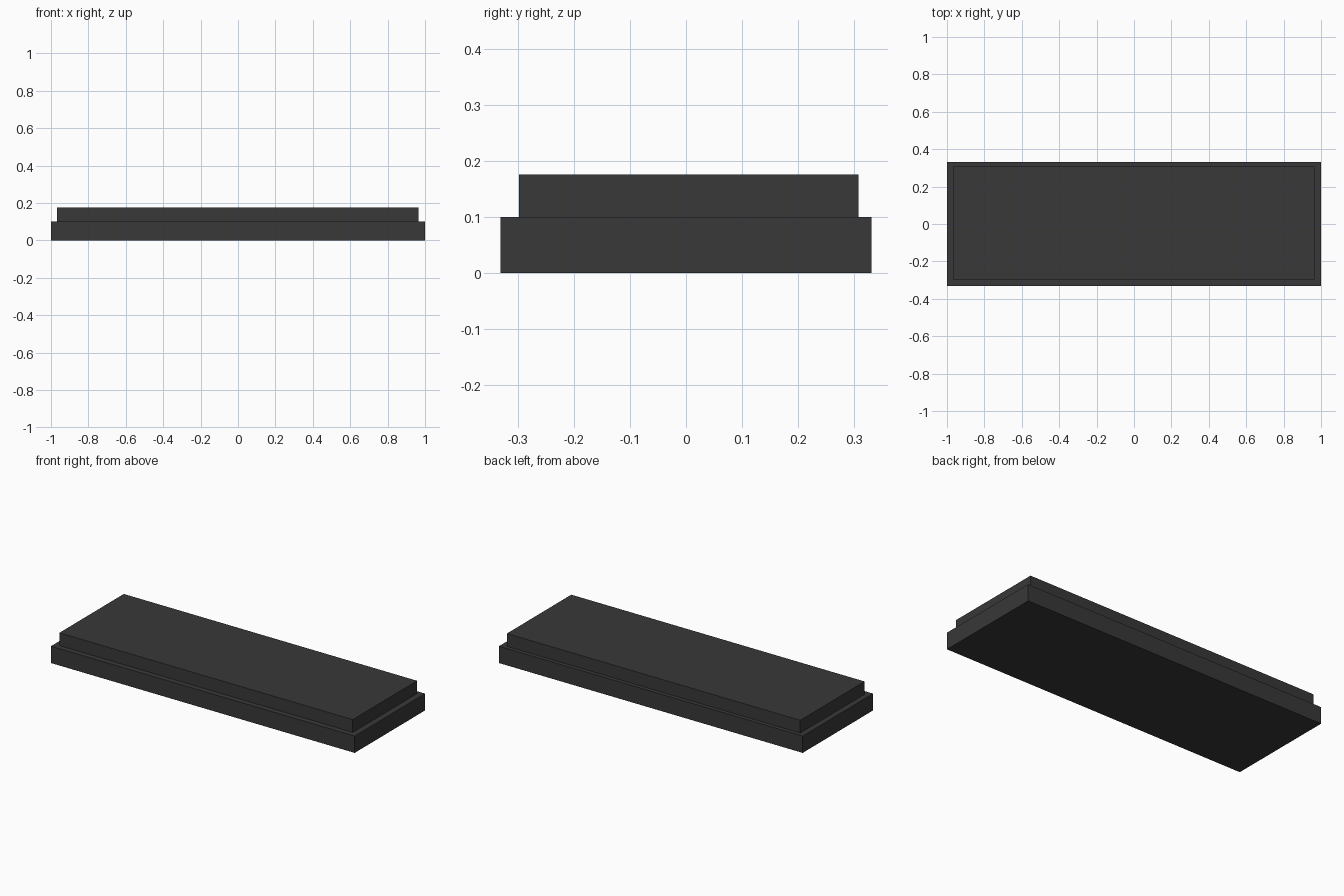
import bpy

if "Cube" in bpy.data.objects:
    bpy.data.objects.remove(bpy.data.objects["Cube"])

dark = bpy.data.materials.new("dark_grey")
dark.diffuse_color = (0.04, 0.04, 0.04, 1)
dark.use_nodes = True
dark.node_tree.nodes["Principled BSDF"].inputs["Base Color"].default_value = dark.diffuse_color


def slab(name, x, y, z):
    """Box from (min, max) ranges on each axis."""
    ranges = (x, y, z)
    bpy.ops.mesh.primitive_cube_add(size=1, location=[(a + b) / 2 for a, b in ranges])
    ob = bpy.context.object
    ob.name = name
    ob.scale = [b - a for a, b in ranges]
    bpy.ops.object.transform_apply(location=False, rotation=False, scale=True)
    ob.data.materials.append(dark)
    return ob


# Wide lower slab
slab("base_slab", (-1, 1), (-0.331, 0.331), (0, 0.1))
# Inset upper slab, slightly off centre
slab("upper_slab", (-0.967, 0.964), (-0.298, 0.307), (0.1, 0.176))
